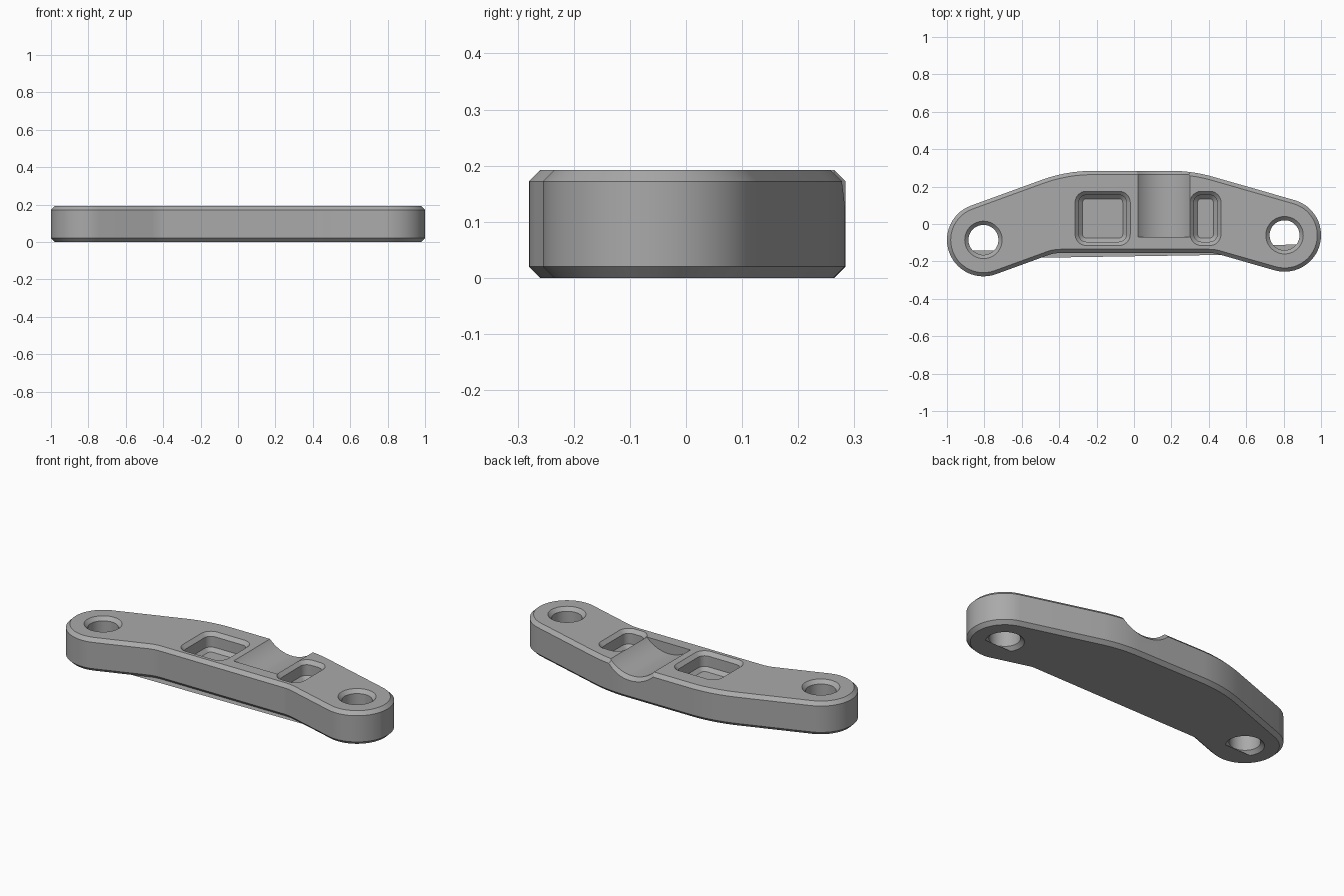
import bpy
import bmesh
from math import sin, cos, pi, radians
from mathutils import Vector

HEIGHT, CHAMFER = 0.192, 0.02

old = bpy.data.objects.get("Cube")
if old:
    bpy.data.objects.remove(old, do_unlink=True)

grey = bpy.data.materials.new("plain grey")
grey.use_nodes = True
colour = (0.4, 0.4, 0.4, 1)
grey.diffuse_color = colour
grey.node_tree.nodes["Principled BSDF"].inputs["Base Color"].default_value = colour


def fillet(corners, steps=14):
    """Round each (point, radius) corner of a counter-clockwise polygon."""
    out = []
    for i, (p, r) in enumerate(corners):
        a = (corners[i - 1][0] - p).normalized()
        b = (corners[(i + 1) % len(corners)][0] - p).normalized()
        half = a.angle(b) / 2
        centre = p + (a + b).normalized() * r / sin(half)
        reach = r * cos(half) / sin(half)
        start, end = p + a * reach - centre, p + b * reach - centre
        turn = start.angle_signed(end)
        for k in range(steps + 1):
            t = -turn * k / steps
            out.append(centre + Vector((start.x * cos(t) - start.y * sin(t),
                                        start.x * sin(t) + start.y * cos(t))))
    return out


def inset(loop, d):
    """Move a counter-clockwise loop inwards by d."""
    out = []
    for i, p in enumerate(loop):
        a = (p - loop[i - 1]).normalized()
        b = (loop[(i + 1) % len(loop)] - p).normalized()
        n = Vector((-a.y - b.y, a.x + b.x)).normalized()
        out.append(p + n * d / max(0.5, n.dot(Vector((-a.y, a.x)))))
    return out


def loft(name, rings):
    """Solid through equal-length rings of 3D points, capped at both ends."""
    n = len(rings[0])
    verts = [p for ring in rings for p in ring]
    faces = [(r * n + i, r * n + (i + 1) % n, (r + 1) * n + (i + 1) % n, (r + 1) * n + i)
             for r in range(len(rings) - 1) for i in range(n)]
    faces += [tuple(reversed(range(n))), tuple(range(len(verts) - n, len(verts)))]
    mesh = bpy.data.meshes.new(name)
    mesh.from_pydata(verts, [], faces)
    mesh.update()
    mesh.materials.append(grey)
    obj = bpy.data.objects.new(name, mesh)
    bpy.context.scene.collection.objects.link(obj)
    return obj


def stack(name, loop, levels):
    """Loft a flat loop upwards through (z, inset) levels."""
    return loft(name, [[(p.x, p.y, z) for p in inset(loop, d)] for z, d in levels])


def circle(radius, steps=64):
    return [Vector((radius * cos(2 * pi * k / steps), radius * sin(2 * pi * k / steps)))
            for k in range(steps)]


def volume(mesh):
    bm = bmesh.new()
    bm.from_mesh(mesh)
    size = bm.calc_volume(signed=True)
    bm.free()
    return size


def carve(obj, cutter):
    """Subtract the cutter with the first solver that gives a sound solid."""
    cutter.hide_render = True
    before = volume(obj.data)
    cut = obj.modifiers.new("cut", "BOOLEAN")
    cut.operation, cut.object = "DIFFERENCE", cutter
    for solver in ("MANIFOLD", "EXACT", "FLOAT"):
        cut.solver = solver
        graph = bpy.context.evaluated_depsgraph_get()
        result = bpy.data.meshes.new_from_object(obj.evaluated_get(graph))
        if 0.9 * before < volume(result) < 0.999 * before:
            obj.data = result
            break
    obj.modifiers.remove(cut)
    bpy.data.objects.remove(cutter, do_unlink=True)


# Outline: two drooping arms with round ends joined by a straight middle
R, BACK, FRONT = 0.195, 0.284, -0.155
ends = {-1: (Vector((-0.805, -0.085)), radians(20)),
        1: (Vector((0.805, -0.06)), radians(16))}


def arm(side):
    """Corners of one arm, from the front inner bend round to the back bend."""
    centre, tilt = ends[side]
    out = Vector((side * cos(tilt), -sin(tilt)))
    up = Vector((side * sin(tilt), cos(tilt)))
    low, high = centre - up * R, centre + up * R
    bend = lambda p, y: p + out * ((y - p.y) / out.y)
    return [(bend(low, FRONT), 0.2), (low + out * R, R * 0.999),
            (high + out * R, R * 0.999), (bend(high, BACK), 0.8)]


body = stack("curved_link_plate", fillet(arm(1) + arm(-1)[::-1]),
             [(0, CHAMFER), (CHAMFER, 0), (HEIGHT - CHAMFER, 0), (HEIGHT, CHAMFER)])

# Chamfered bolt holes in both ends
for centre, tilt in ends.values():
    carve(body, stack("bolt_hole_cutter", [centre + p for p in circle(0.08)],
                      [(-CHAMFER, -2 * CHAMFER), (CHAMFER, 0),
                       (HEIGHT - CHAMFER, 0), (HEIGHT + CHAMFER, -2 * CHAMFER)]))

# Blind pockets with a chamfered rim and floor
FLOOR = 0.09
for x0, x1 in ((-0.295, -0.04), (0.32, 0.445)):
    corners = [(Vector(c), 0.04) for c in
               ((x0, -0.095), (x1, -0.095), (x1, 0.155), (x0, 0.155))]
    carve(body, stack("pocket_cutter", fillet(corners, 8),
                      [(FLOOR, CHAMFER), (FLOOR + CHAMFER, 0),
                       (HEIGHT - CHAMFER, 0), (HEIGHT + CHAMFER, -2 * CHAMFER)]))

# Shallow round saddle groove, flared where it leaves the back
GROOVE, DEPTH = 0.193, 0.06
axis_z = HEIGHT + GROOVE - DEPTH
carve(body, loft("saddle_groove_cutter",
                 [[(0.16 + p.x, y, axis_z + p.y) for p in reversed(circle(r, 128))]
                  for y, r in ((-0.07, GROOVE), (BACK - CHAMFER, GROOVE),
                               (BACK + CHAMFER, GROOVE + 2 * CHAMFER))]))

# Smooth curved walls, crisp chamfer edges
body.data.shade_smooth()
body.data.set_sharp_from_angle(angle=radians(25))
